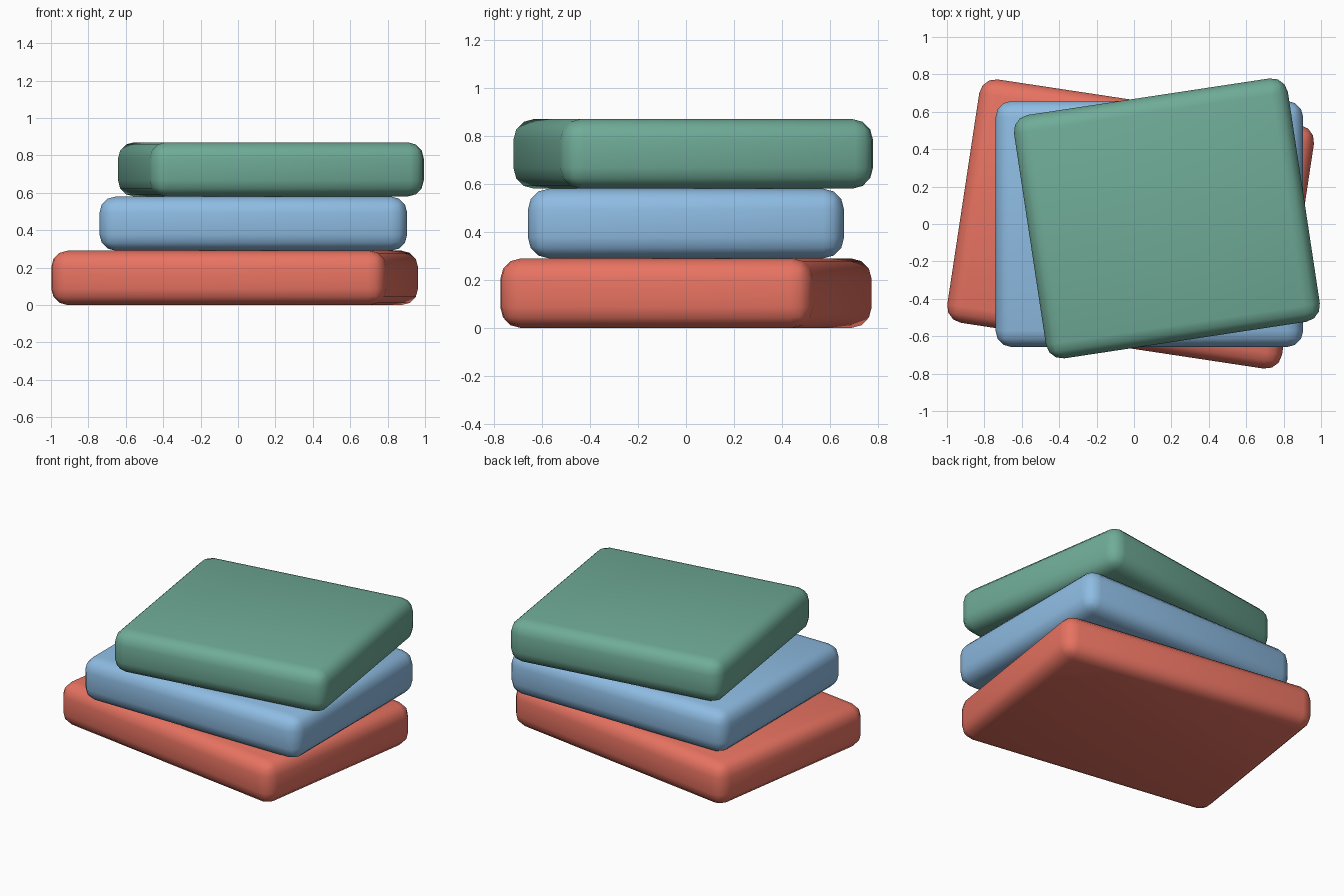
import bpy

if "Cube" in bpy.data.objects:
    bpy.data.objects.remove(bpy.data.objects["Cube"])

HEIGHT, DEPTH, RADIUS = 0.29, 1.316, 0.087


def slab(name, level, width, x, y, angle, colour):
    """Rounded slab resting on the slabs beneath it."""
    bpy.ops.mesh.primitive_cube_add(
        size=1, location=(x, y, (level + 0.5) * HEIGHT), rotation=(0, 0, angle))
    ob = bpy.context.object
    ob.name = name
    ob.scale = (width, DEPTH, HEIGHT)
    bpy.ops.object.transform_apply(location=False, rotation=False, scale=True)
    # Rounded edges
    bevel = ob.modifiers.new("rounded_edges", "BEVEL")
    bevel.width = RADIUS
    bevel.segments = 3
    bpy.ops.object.shade_smooth()
    mat = bpy.data.materials.new(name + "_colour")
    mat.diffuse_color = (*colour, 1)
    mat.use_nodes = True
    mat.node_tree.nodes["Principled BSDF"].inputs["Base Color"].default_value = mat.diffuse_color
    ob.data.materials.append(mat)


# Stack from bottom to top
slab("bottom_slab", 0, 1.81, -0.018, 0.0, -0.15, (0.80, 0.17, 0.12))
slab("middle_slab", 1, 1.645, 0.082, 0.0, 0.0, (0.27, 0.50, 0.76))
slab("top_slab", 2, 1.481, 0.176, 0.03, 0.15, (0.16, 0.41, 0.31))
